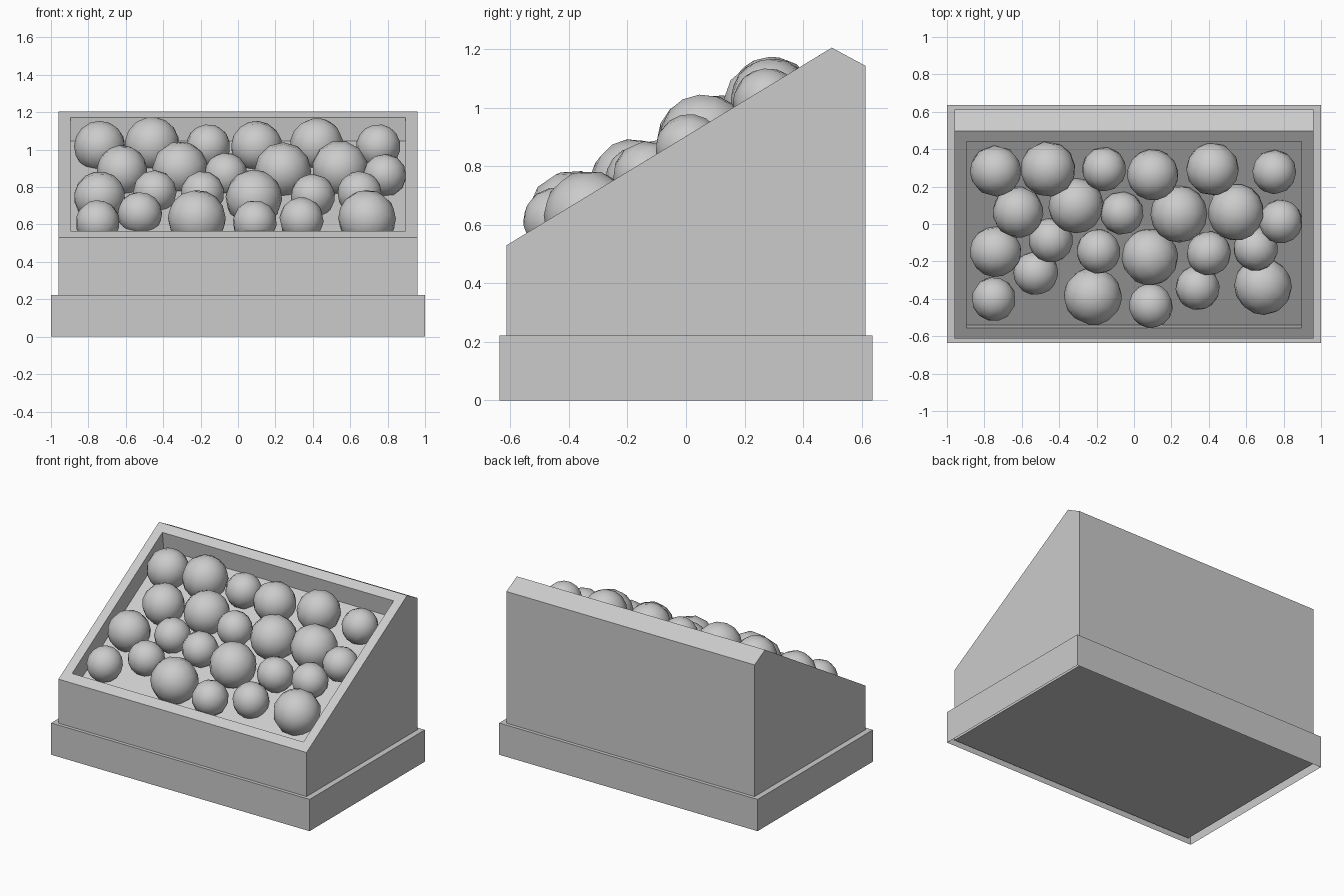
import bpy, bmesh, random
from mathutils import Euler

if "Cube" in bpy.data.objects:
    bpy.data.objects.remove(bpy.data.objects["Cube"])

random.seed(4)


def finish(bm, name, smooth=False):
    bmesh.ops.recalc_face_normals(bm, faces=bm.faces)
    for f in bm.faces:
        f.smooth = smooth
    me = bpy.data.meshes.new(name)
    bm.to_mesh(me)
    bm.free()
    ob = bpy.data.objects.new(name, me)
    bpy.context.collection.objects.link(ob)
    return ob


def ring(bm, hx, front, back):
    """Four corners of a loop; front and back are (y, z) pairs."""
    return [bm.verts.new((x, y, z)) for x, (y, z) in
            ((-hx, front), (hx, front), (hx, back), (-hx, back))]


def bridge(bm, a, b):
    for i in range(4):
        j = (i + 1) % 4
        bm.faces.new((a[i], a[j], b[j], b[i]))


HY, BY, FLOOR = 0.637, 0.613, 0.022

# Base plinth: thin skirt with a top ledge, open underneath
bm = bmesh.new()
foot = ring(bm, 1.0, (-HY, 0), (HY, 0))
top = ring(bm, 1.0, (-HY, 0.222), (HY, 0.222))
lip = ring(bm, 0.96, (-BY, 0.222), (BY, 0.222))
bridge(bm, foot, top)
bridge(bm, top, lip)
finish(bm, "base_plinth")

# Sloped bin: wedge walls, bevelled back edge, sloped rim and sunken tray
bm = bmesh.new()
bottom = ring(bm, 0.96, (-BY, FLOOR), (BY, FLOOR))
rim = ring(bm, 0.96, (-BY, 0.53), (0.498, 1.205))
mouth = ring(bm, 0.895, (-0.555, 0.565), (0.442, 1.171))
tray = ring(bm, 0.895, (-0.539, 0.437), (0.458, 1.045))
back = [bm.verts.new((x, BY, 1.143)) for x in (0.96, -0.96)]
bm.faces.new(bottom)
bm.faces.new((bottom[0], bottom[1], rim[1], rim[0]))
bm.faces.new((bottom[1], bottom[2], back[0], rim[2], rim[1]))
bm.faces.new((bottom[2], bottom[3], back[1], back[0]))
bm.faces.new((bottom[3], bottom[0], rim[0], rim[3], back[1]))
bm.faces.new((back[0], back[1], rim[3], rim[2]))
bridge(bm, rim, mouth)
bridge(bm, mouth, tray)
bm.faces.new(tray)
finish(bm, "sloped_bin")

# Balls in the tray, back row to front row: x, y, z, radius
balls = [
    (-0.74, 0.29, 1.02, 0.135), (-0.46, 0.30, 1.03, 0.146), (-0.16, 0.30, 1.02, 0.117),
    (0.10, 0.27, 1.02, 0.135), (0.42, 0.30, 1.03, 0.14), (0.75, 0.285, 1.02, 0.117),
    (-0.62, 0.07, 0.89, 0.135), (-0.31, 0.105, 0.90, 0.146), (-0.065, 0.065, 0.87, 0.115),
    (0.24, 0.06, 0.89, 0.15), (0.545, 0.07, 0.90, 0.15), (0.785, 0.02, 0.865, 0.115),
    (-0.74, -0.14, 0.75, 0.135), (-0.445, -0.08, 0.775, 0.117), (-0.19, -0.14, 0.77, 0.117),
    (0.085, -0.17, 0.745, 0.15), (0.40, -0.15, 0.755, 0.117), (0.65, -0.125, 0.77, 0.117),
    (-0.75, -0.395, 0.615, 0.117), (-0.525, -0.255, 0.66, 0.117), (-0.22, -0.38, 0.635, 0.152),
    (0.09, -0.43, 0.615, 0.117), (0.34, -0.335, 0.63, 0.117), (0.69, -0.325, 0.635, 0.152),
]
for i, (x, y, z, r) in enumerate(balls):
    bm = bmesh.new()
    bmesh.ops.create_uvsphere(bm, u_segments=12, v_segments=8, radius=r * 1.015)
    ob = finish(bm, f"ball_{i + 1}", smooth=True)
    ob.location = (x, y - 0.007, z - 0.003)
    ob.rotation_euler = Euler([random.uniform(0, 3.14) for _ in range(3)])
